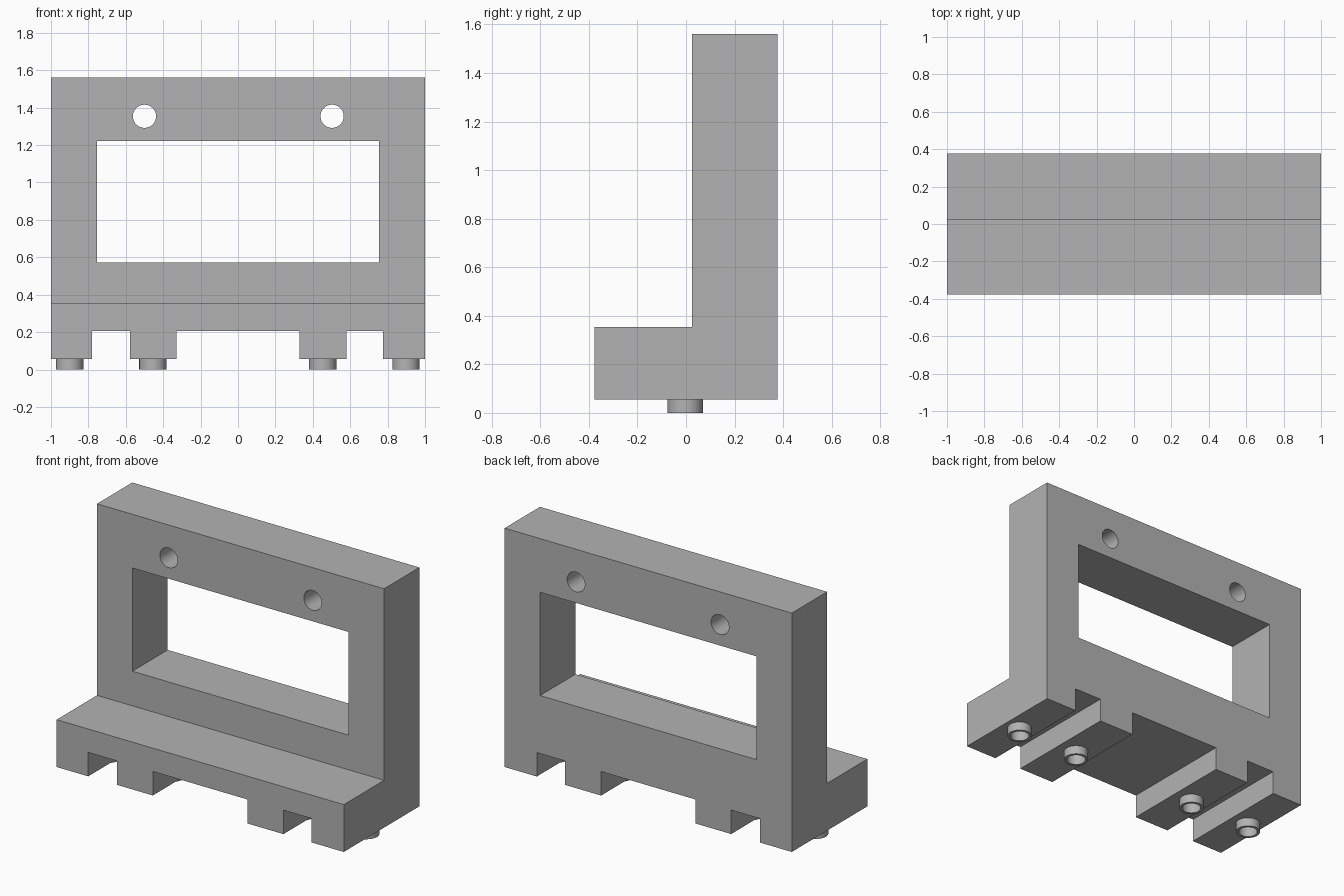
import bpy
import bmesh
from math import pi, radians
from mathutils import Matrix, Vector

cube = bpy.data.objects.get("Cube")
if cube:
    bpy.data.objects.remove(cube, do_unlink=True)

grey = bpy.data.materials.new("plain grey")
grey.use_nodes = True
colour = (0.45, 0.45, 0.45, 1)
grey.diffuse_color = colour
grey.node_tree.nodes["Principled BSDF"].inputs["Base Color"].default_value = colour


def make_object(name, bm):
    bmesh.ops.recalc_face_normals(bm, faces=bm.faces)
    mesh = bpy.data.meshes.new(name)
    bm.to_mesh(mesh)
    bm.free()
    mesh.materials.append(grey)
    obj = bpy.data.objects.new(name, mesh)
    bpy.context.collection.objects.link(obj)
    return obj


def extrude_profile(name, points, direction):
    bm = bmesh.new()
    face = bm.faces.new([bm.verts.new(p) for p in points])
    result = bmesh.ops.extrude_face_region(bm, geom=[face], use_keep_orig=True)
    verts = [v for v in result["geom"] if isinstance(v, bmesh.types.BMVert)]
    bmesh.ops.translate(bm, verts=verts, vec=direction)
    return make_object(name, bm)


def box(name, x0, x1, y0, y1, z0, z1):
    points = [(x0, y0, z0), (x1, y0, z0), (x1, y0, z1), (x0, y0, z1)]
    return extrude_profile(name, points, (0, y1 - y0, 0))


def cylinder(name, centre, radius, depth, along_y=False):
    bm = bmesh.new()
    turn = Matrix.Rotation(pi / 2 if along_y else 0, 4, "X")
    bmesh.ops.create_cone(bm, cap_ends=True, segments=48, radius1=radius,
                          radius2=radius, depth=depth,
                          matrix=Matrix.Translation(Vector(centre)) @ turn)
    return make_object(name, bm)


def cut(target, cutter):
    mod = target.modifiers.new(cutter.name, "BOOLEAN")
    mod.operation = "DIFFERENCE"
    mod.solver = "EXACT"
    mod.object = cutter
    bpy.context.view_layer.objects.active = target
    bpy.ops.object.modifier_apply(modifier=mod.name)
    bpy.data.objects.remove(cutter, do_unlink=True)


def smooth(obj):
    bpy.ops.object.select_all(action="DESELECT")
    obj.select_set(True)
    bpy.context.view_layer.objects.active = obj
    bpy.ops.object.shade_smooth_by_angle(angle=radians(30))


# L-shaped body: tall back wall and low front ledge
BOTTOM, LEDGE, TOP = 0.056, 0.354, 1.56
side = [(-0.376, BOTTOM), (0.376, BOTTOM), (0.376, TOP),
        (0.025, TOP), (0.025, LEDGE), (-0.376, LEDGE)]
body = extrude_profile("bracket_body", [(-1, y, z) for y, z in side], (2, 0, 0))

# Window through the wall
cut(body, box("window_cutter", -0.753, 0.753, -0.1, 0.5, 0.572, 1.222))

# Channels that leave four feet
for x0, x1 in [(-0.78, -0.578), (-0.33, 0.328), (0.58, 0.776)]:
    cut(body, box("channel_cutter", x0, x1, -0.5, 0.5, -0.1, 0.207))

# Mounting holes near the top
for x in (-0.5, 0.503):
    cut(body, cylinder("hole_cutter", (x, 0.2, 1.354), 0.062, 0.6, True))

# Hollow pins under the feet, with bores running up into the body
for i, x in enumerate((-0.9, -0.455, 0.453, 0.898)):
    cut(body, cylinder("bore_cutter", (x, -0.003, 0.14), 0.056, 0.3))
    pin = cylinder(f"foot_pin_{i + 1}", (x, -0.003, 0.029), 0.073, 0.058)
    cut(pin, cylinder("pin_cutter", (x, -0.003, 0.03), 0.056, 0.2))
    smooth(pin)

smooth(body)
